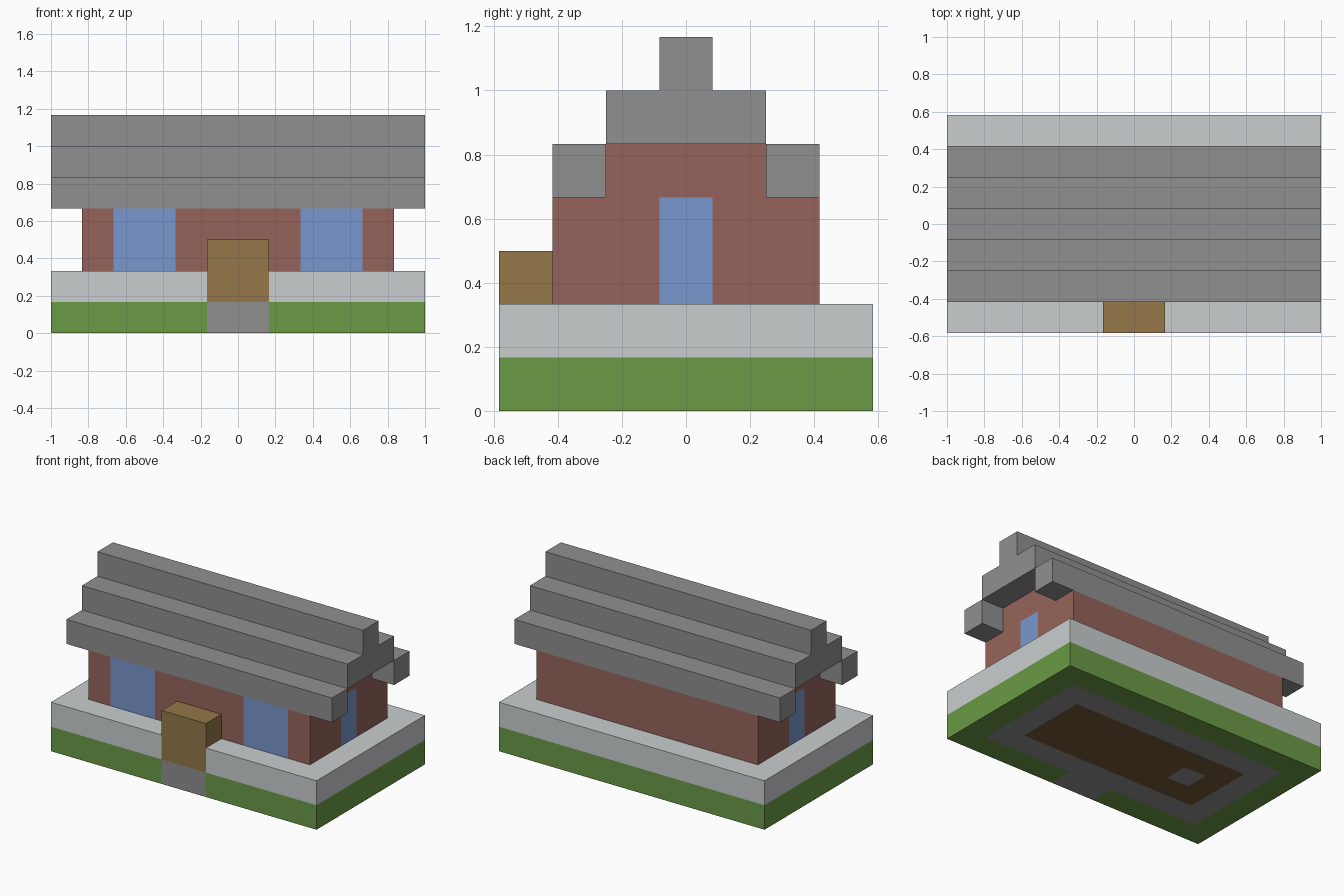
import bpy
import bmesh
from mathutils import Vector

if "Cube" in bpy.data.objects:
    bpy.data.objects.remove(bpy.data.objects["Cube"], do_unlink=True)

UNIT = 1 / 6  # size of one building block


def srgb(c):
    c /= 255
    return c / 12.92 if c <= 0.04045 else ((c + 0.055) / 1.055) ** 2.4


def material(name, r, g, b):
    mat = bpy.data.materials.new(name)
    colour = (srgb(r), srgb(g), srgb(b), 1)
    mat.diffuse_color = colour
    mat.use_nodes = True
    bsdf = mat.node_tree.nodes["Principled BSDF"]
    bsdf.inputs["Base Color"].default_value = colour
    bsdf.inputs["Roughness"].default_value = 0.9
    return mat


grass = material("grass green", 107, 155, 70)
stone = material("stone gray", 144, 144, 144)
pale = material("pale stone", 202, 206, 207)
brick = material("brick red", 150, 100, 91)
glass = material("window blue", 122, 151, 205)
wood = material("wood brown", 148, 119, 72)
earth = material("dark earth", 116, 88, 56)


def block(name, x, y, z, mats, cuts_x=(), cuts_y=(), rule=None):
    """Box between block coordinates, cut into panels and coloured by a rule."""
    bm = bmesh.new()
    bmesh.ops.create_cube(bm, size=1)
    for v in bm.verts:
        v.co = Vector([(lo + hi) / 2 + c * (hi - lo)
                       for c, (lo, hi) in zip(v.co, (x, y, z))])
    for axis, cuts in ((Vector((1, 0, 0)), cuts_x), (Vector((0, 1, 0)), cuts_y)):
        for cut in cuts:
            bmesh.ops.bisect_plane(bm, geom=bm.verts[:] + bm.edges[:] + bm.faces[:],
                                   plane_co=axis * cut, plane_no=axis)
    bm.normal_update()
    if rule:
        for f in bm.faces:
            f.material_index = mats.index(rule(f.calc_center_median(), f.normal))
    bmesh.ops.scale(bm, vec=(UNIT,) * 3, verts=bm.verts)
    mesh = bpy.data.meshes.new(name)
    bm.to_mesh(mesh)
    bm.free()
    for mat in mats:
        mesh.materials.append(mat)
    obj = bpy.data.objects.new(name, mesh)
    bpy.context.collection.objects.link(obj)
    return obj


def ground_colour(c, n):
    # stone doorstep at the front, foundation ring and earth floor underneath
    if n.y < -0.5 and abs(c.x) < 1:
        return stone
    if n.z < -0.5:
        if -3 < c.x < -2 and abs(c.y) < 0.5:
            return stone
        if abs(c.x) < 4 and abs(c.y) < 1.5:
            return earth
        if abs(c.x) < 5 and abs(c.y) < 2.5 or abs(c.x) < 1 and c.y < 0:
            return stone
    return grass


def terrace_colour(c, n):
    # lower half of the wooden door
    return wood if n.y < -0.5 and abs(c.x) < 1 else pale


def wall_colour(c, n):
    # two front windows and one window in each end
    front = n.y < -0.5 and 2 < abs(c.x) < 4
    end = abs(n.x) > 0.5 and abs(c.y) < 0.5
    return glass if front or end else brick


# Ground and terrace
length, depth = (-6, 6), (-3.5, 3.5)
block("ground", length, depth, (0, 1), [grass, stone, earth],
      (-5, -4, -3, -2, -1, 1, 4, 5), (-2.5, -1.5, -0.5, 0.5, 1.5, 2.5), ground_colour)
block("terrace", length, depth, (1, 2), [pale, wood], (-1, 1), (), terrace_colour)

# House body
block("walls", (-5, 5), (-2.5, 2.5), (2, 4), [brick, glass],
      (-4, -2, 2, 4), (-0.5, 0.5), wall_colour)
block("gable", (-5, 5), (-1.5, 1.5), (4, 5), [brick])
block("door", (-1, 1), (-3.5, -2.5), (2, 3), [wood])

# Stepped roof
block("front_eave", length, (-2.5, -1.5), (4, 5), [stone])
block("back_eave", length, (1.5, 2.5), (4, 5), [stone])
block("roof_tier", length, (-1.5, 1.5), (5, 6), [stone])
block("roof_ridge", length, (-0.5, 0.5), (6, 7), [stone])
